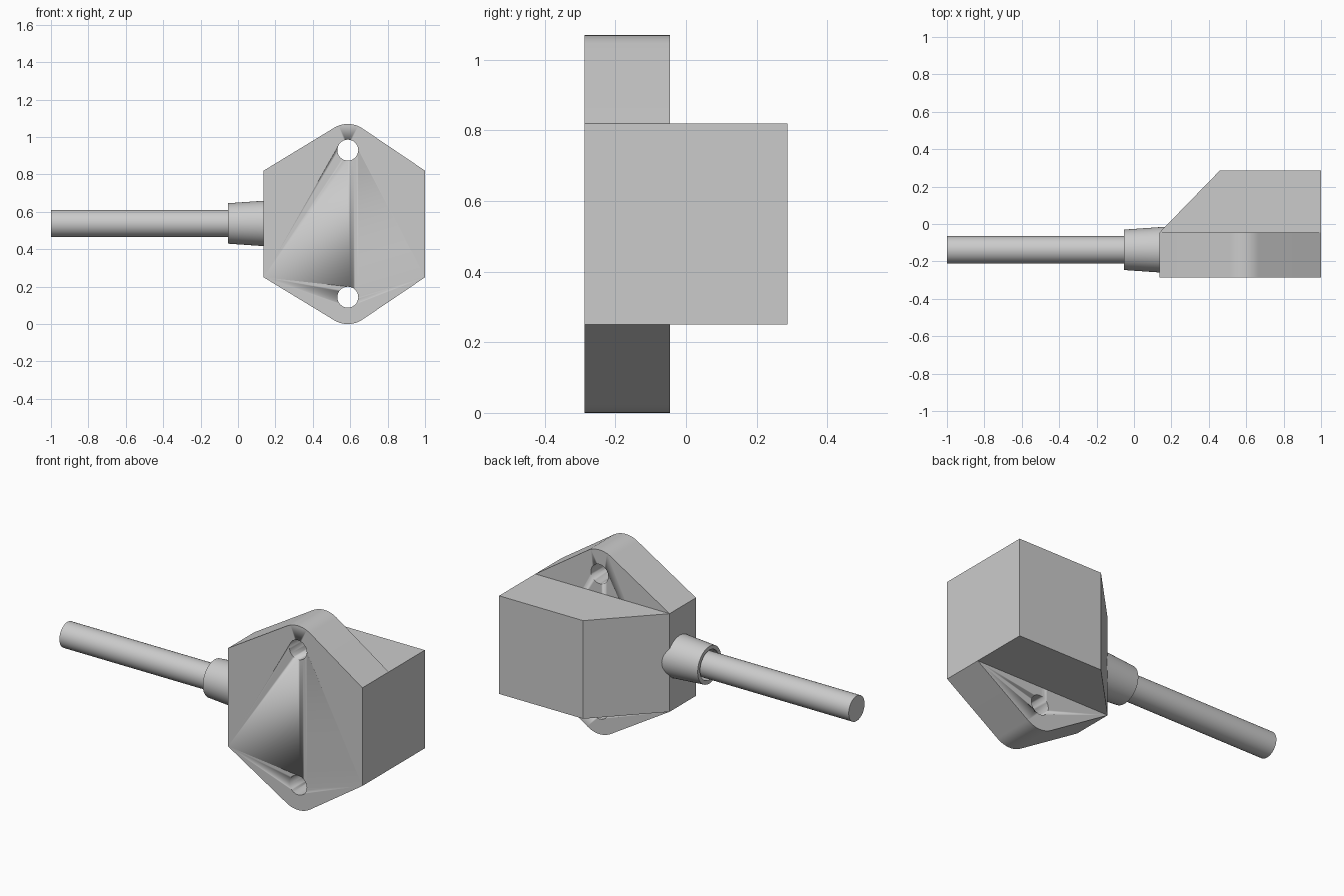
import bpy, bmesh, math
from mathutils import Vector

if "Cube" in bpy.data.objects:
    bpy.data.objects.remove(bpy.data.objects["Cube"])

MID_Z = 0.535          # mirror height of the flange
AXIS_Y = -0.138        # cable axis
Y0, Y1, Y2 = -0.287, -0.045, 0.287


def finish(bm, name, angle=30):
    bmesh.ops.recalc_face_normals(bm, faces=bm.faces)
    me = bpy.data.meshes.new(name)
    bm.to_mesh(me)
    bm.free()
    ob = bpy.data.objects.new(name, me)
    bpy.context.collection.objects.link(ob)
    bpy.ops.object.select_all(action='DESELECT')
    ob.select_set(True)
    bpy.context.view_layer.objects.active = ob
    bpy.ops.object.shade_smooth_by_angle(angle=math.radians(angle))
    return ob


def prism(name, points, offset):
    """Extrude a closed 3D outline along an offset."""
    bm = bmesh.new()
    face = bm.faces.new([bm.verts.new(p) for p in points])
    ext = bmesh.ops.extrude_face_region(bm, geom=[face], use_keep_orig=True)
    verts = [g for g in ext['geom'] if isinstance(g, bmesh.types.BMVert)]
    bmesh.ops.translate(bm, verts=verts, vec=Vector(offset))
    return finish(bm, name)


def lathe_x(name, profile, sides=48):
    """Revolve (x, radius) points around the cable axis."""
    bm = bmesh.new()
    rings = []
    for x, r in profile:
        rings.append([bm.verts.new((x, AXIS_Y + r * math.cos(a), 0.538 + r * math.sin(a)))
                      for a in (2 * math.pi * i / sides for i in range(sides))])
    for a, b in zip(rings, rings[1:]):
        for i in range(sides):
            j = (i + 1) % sides
            bm.faces.new((a[i], a[j], b[j], b[i]))
    bm.faces.new(rings[0])
    bm.faces.new(rings[-1])
    return finish(bm, name)


# Flange: six-sided plate with rounded ears top and bottom
HOLE_X, HOLE_Z, EAR_R = 0.587, 0.93, 0.14
upper = [(1.0, 0.82)]
for i in range(13):
    a = math.radians(55.7 + (121.3 - 55.7) * i / 12)
    upper.append((HOLE_X + EAR_R * math.cos(a), HOLE_Z + EAR_R * math.sin(a)))
upper.append((0.137, 0.82))
outline = upper + [(x, 2 * MID_Z - z) for x, z in reversed(upper)]
flange = prism("mounting_flange", [(x, Y0, z) for x, z in outline], (0, Y1 - Y0, 0))

# Bolt holes through both ears
for z in (HOLE_Z, 2 * MID_Z - HOLE_Z + 0.004):
    pts = [(HOLE_X + 0.056 * math.cos(2 * math.pi * i / 32), Y0 - 0.1,
            z + 0.056 * math.sin(2 * math.pi * i / 32)) for i in range(32)]
    cutter = prism("hole_cutter", pts, (0, 0.5, 0))
    cutter.hide_render = True
    mod = flange.modifiers.new("hole", 'BOOLEAN')
    mod.operation = 'DIFFERENCE'
    mod.solver = 'EXACT'
    mod.object = cutter
    bpy.context.view_layer.objects.active = flange
    bpy.ops.object.modifier_apply(modifier=mod.name)
    bpy.data.objects.remove(cutter)

# Housing block behind the flange, with one chamfered side
prism("housing", [(x, y, 0.25) for x, y in
                  ((0.137, Y1), (1.0, Y1), (1.0, Y2), (0.46, Y2))], (0, 0, 0.57))

# Tapered collar with a recess around the cable
lathe_x("cable_collar", [(0.06, 0.086), (-0.054, 0.086), (-0.054, 0.108), (0.25, 0.129)])

# Cable
lathe_x("cable", [(-1.0, 0.073), (0.1, 0.073)])
